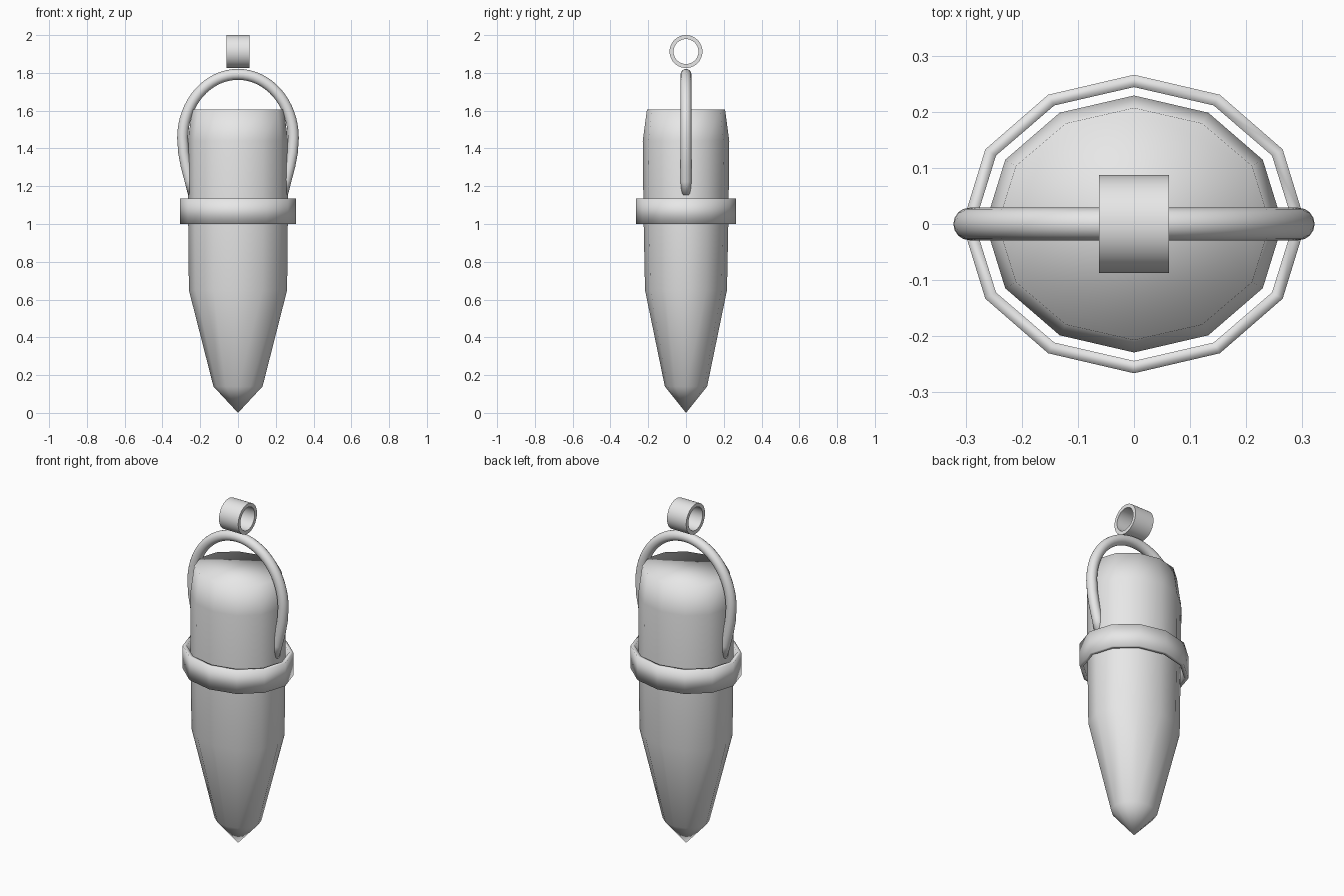
import bpy, bmesh, math

if "Cube" in bpy.data.objects:
    bpy.data.objects.remove(bpy.data.objects["Cube"])

# one neutral grey for the whole pendant
grey = bpy.data.materials.new("plain grey")
grey.diffuse_color = (0.8, 0.8, 0.8, 1)
grey.use_nodes = True
grey.node_tree.nodes["Principled BSDF"].inputs["Base Color"].default_value = grey.diffuse_color


def make_object(name, bm):
    bmesh.ops.recalc_face_normals(bm, faces=bm.faces)
    mesh = bpy.data.meshes.new(name)
    for f in bm.faces:
        f.smooth = True
    bm.to_mesh(mesh)
    bm.free()
    ob = bpy.data.objects.new(name, mesh)
    bpy.context.collection.objects.link(ob)
    mesh.materials.append(grey)
    return ob


def bridge(bm, a, b):
    n = len(a)
    for i in range(n):
        j = (i + 1) % n
        bm.faces.new((a[i], a[j], b[j], b[i]))


def ellipse(bm, rx, ry, z, n=12):
    return [bm.verts.new((rx * math.cos(2 * math.pi * i / n),
                          ry * math.sin(2 * math.pi * i / n), z)) for i in range(n)]


# crystal: twelve-sided oval body, pointed below and flat on top
bm = bmesh.new()
profile = [(0.13, 0.112, 0.14), (0.26, 0.217, 0.65), (0.264, 0.225, 1.05),
           (0.265, 0.229, 1.44), (0.243, 0.207, 1.605)]
rings = [ellipse(bm, *p) for p in profile]
for a, b in zip(rings, rings[1:]):
    bridge(bm, a, b)
tip = bm.verts.new((0, 0, 0))
for i in range(12):
    bm.faces.new((tip, rings[0][(i + 1) % 12], rings[0][i]))
bm.faces.new(rings[-1])
make_object("crystal", bm)

# collar: thin twelve-sided band standing off the crystal
bm = bmesh.new()
loops = [ellipse(bm, *p) for p in [(0.306, 0.266, 1.0), (0.306, 0.266, 1.135),
                                   (0.284, 0.244, 1.135), (0.284, 0.244, 1.0)]]
for k in range(4):
    bridge(bm, loops[k], loops[(k + 1) % 4])
make_object("collar", bm)

# wire handle: round wire arch whose ends sink into the crystal
leg = [(0.236, 1.16), (0.254, 1.23), (0.275, 1.31), (0.288, 1.38)]
arch = [(0.293 * math.cos(t), 1.455 + 0.337 * math.sin(t))
        for t in [math.pi * i / 32 for i in range(33)]]
path = leg + arch + [(-x, z) for x, z in reversed(leg)]
bm = bmesh.new()
rings = []
for i, (x, z) in enumerate(path):
    x0, z0 = path[max(i - 1, 0)]
    x1, z1 = path[min(i + 1, len(path) - 1)]
    d = math.hypot(x1 - x0, z1 - z0)
    nx, nz = (z1 - z0) / d, -(x1 - x0) / d
    ring = []
    for k in range(16):
        a = 2 * math.pi * k / 16
        c, s = 0.029 * math.cos(a), 0.029 * math.sin(a)
        ring.append(bm.verts.new((x + nx * c, s, z + nz * c)))
    rings.append(ring)
for a, b in zip(rings, rings[1:]):
    bridge(bm, a, b)
bm.faces.new(rings[0])
bm.faces.new(rings[-1])
make_object("wire_handle", bm)

# chain loop: short open tube lying along x
bm = bmesh.new()
loops = []
for r, x in [(0.087, -0.062), (0.087, 0.062), (0.066, 0.062), (0.066, -0.062)]:
    loops.append([bm.verts.new((x, r * math.cos(2 * math.pi * i / 40),
                                1.913 + r * math.sin(2 * math.pi * i / 40)))
                  for i in range(40)])
for k in range(4):
    bridge(bm, loops[k], loops[(k + 1) % 4])
loop = make_object("chain_loop", bm)
bpy.context.view_layer.objects.active = loop
loop.select_set(True)
bpy.ops.object.shade_smooth_by_angle(angle=math.radians(40))
